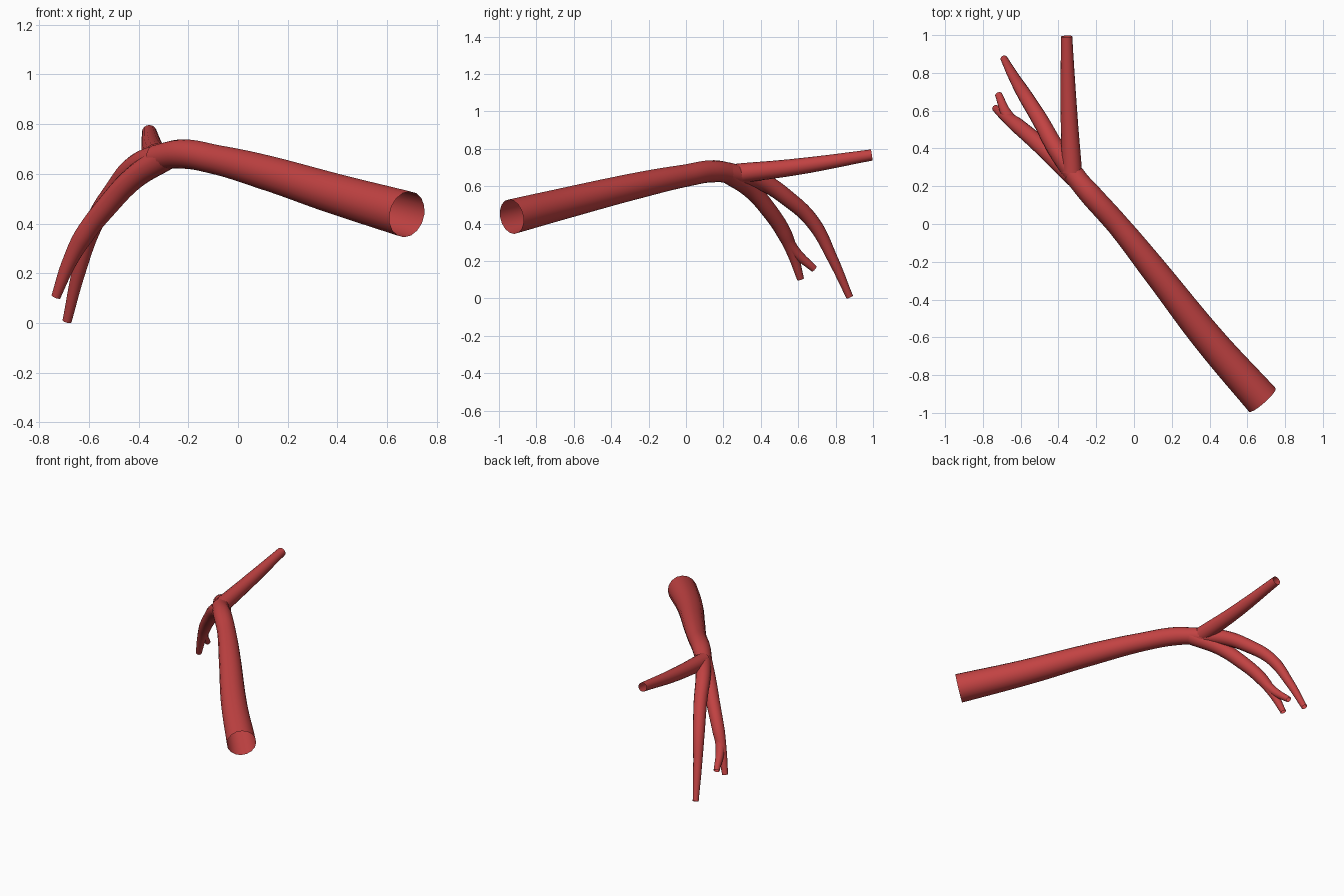
import bpy

red = bpy.data.materials.new("vessel red")
red.diffuse_color = (0.54, 0.055, 0.055, 1)


def vessel(name, points):
    """Open tapered tube through (x, y, z, radius) points."""
    curve = bpy.data.curves.new(name, "CURVE")
    curve.dimensions = "3D"
    curve.bevel_depth = 1.0
    curve.bevel_resolution = 6
    curve.resolution_u = 8
    curve.use_fill_caps = False
    spline = curve.splines.new("BEZIER")
    spline.bezier_points.add(len(points) - 1)
    spline.use_smooth = True
    spline.radius_interpolation = "LINEAR"
    for bp, (x, y, z, r) in zip(spline.bezier_points, points):
        bp.co = (x, y, z)
        bp.radius = r
        bp.handle_left_type = bp.handle_right_type = "AUTO"
    curve.materials.append(red)
    obj = bpy.data.objects.new(name, curve)
    bpy.context.collection.objects.link(obj)
    bpy.ops.object.select_all(action="DESELECT")
    obj.select_set(True)
    bpy.context.view_layer.objects.active = obj
    bpy.ops.object.convert(target="MESH")


# main trunk, wide open end at the front right
vessel("trunk", [
    (0.68, -0.932, 0.437, 0.094), (0.40, -0.615, 0.517, 0.083),
    (0.12, -0.26, 0.603, 0.071), (-0.085, -0.005, 0.656, 0.060),
    (-0.225, 0.15, 0.68, 0.059), (-0.33, 0.27, 0.665, 0.052)])

# straight branch running to the back
vessel("back_branch", [
    (-0.328, 0.275, 0.668, 0.053), (-0.345, 0.60, 0.705, 0.044),
    (-0.357, 0.993, 0.767, 0.030)])

# long branch arching down to the ground
vessel("long_branch", [
    (-0.285, 0.22, 0.675, 0.054), (-0.41, 0.395, 0.630, 0.048),
    (-0.497, 0.55, 0.53, 0.043), (-0.577, 0.68, 0.405, 0.038),
    (-0.64, 0.785, 0.21, 0.028), (-0.688, 0.875, 0.008, 0.019)])

# side branch with its two tips
vessel("side_branch", [
    (-0.29, 0.225, 0.668, 0.053), (-0.42, 0.345, 0.583, 0.047),
    (-0.522, 0.44, 0.476, 0.044), (-0.622, 0.525, 0.348, 0.040),
    (-0.683, 0.572, 0.235, 0.029), (-0.733, 0.612, 0.105, 0.019)])
vessel("side_branch_tip", [
    (-0.61, 0.515, 0.365, 0.036), (-0.672, 0.58, 0.255, 0.029),
    (-0.717, 0.685, 0.158, 0.019)])
